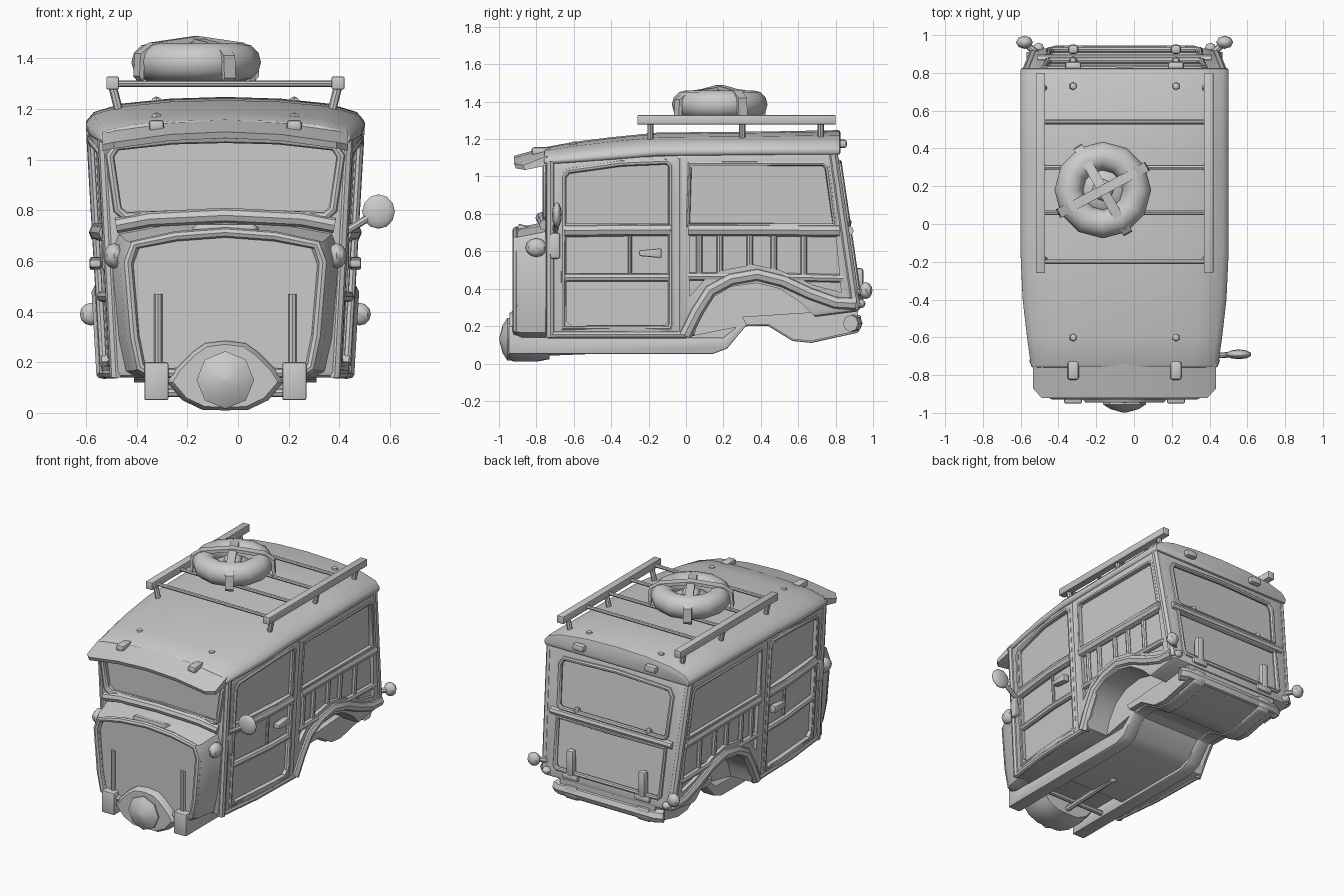
import bpy, bmesh, math
from mathutils import Vector

if "Cube" in bpy.data.objects:
    bpy.data.objects.remove(bpy.data.objects["Cube"])

SIDES = (-1, 1)

def hw(y, z):
    # body half width: wider at the top, narrower toward the nose
    f = 1 - 0.10 * (max(0, -0.25 - y) / 0.5) ** 1.3
    return (0.485 + 0.058 * (z - 0.14)) * f

def ry(z):
    # leaning tail plane
    return 0.975 - 0.147 * z

def finish(ob, bevel=0, smooth=True):
    bpy.ops.object.select_all(action='DESELECT')
    ob.select_set(True)
    bpy.context.view_layer.objects.active = ob
    if bevel:
        m = ob.modifiers.new("bevel", 'BEVEL')
        m.width, m.segments, m.limit_method = bevel, 2, 'ANGLE'
        m.angle_limit = math.radians(40)
        bpy.ops.object.modifier_apply(modifier="bevel")
    if smooth:
        bpy.ops.object.shade_smooth_by_angle(angle=math.radians(40))
    return ob

def loft(name, rings, bevel=0, smooth=True):
    bm = bmesh.new()
    vs = [[bm.verts.new(p) for p in r] for r in rings]
    n = len(vs[0])
    for a, b in zip(vs, vs[1:]):
        for i in range(n):
            bm.faces.new((a[i], a[(i + 1) % n], b[(i + 1) % n], b[i]))
    bm.faces.new(vs[0])
    bm.faces.new(vs[-1])
    bmesh.ops.recalc_face_normals(bm, faces=bm.faces)
    me = bpy.data.meshes.new(name)
    bm.to_mesh(me)
    bm.free()
    ob = bpy.data.objects.new(name, me)
    bpy.context.collection.objects.link(ob)
    return finish(ob, bevel, smooth)

def box(name, c, s, bevel=0.008):
    r = [[(c[0] + i * s[0] / 2, c[1] + j * s[1] / 2, c[2] + k * s[2] / 2)
          for i, j in ((-1, -1), (1, -1), (1, 1), (-1, 1))] for k in SIDES]
    return loft(name, r, bevel)

def tube(name, pts, r, cyclic=False, res=2):
    cu = bpy.data.curves.new(name, 'CURVE')
    cu.dimensions, cu.bevel_depth, cu.bevel_resolution, cu.use_fill_caps = '3D', r, res, True
    sp = cu.splines.new('POLY')
    sp.points.add(len(pts) - 1)
    for p, q in zip(sp.points, pts):
        p.co = (*q, 1)
    sp.use_cyclic_u = cyclic
    ob = bpy.data.objects.new(name, cu)
    bpy.context.collection.objects.link(ob)
    finish(ob, smooth=False)
    bpy.ops.object.convert(target='MESH')
    return finish(bpy.context.object)

def ball(name, c, s, seg=8, rings=6):
    bpy.ops.mesh.primitive_uv_sphere_add(segments=seg, ring_count=rings, location=c)
    ob = bpy.context.object
    ob.name, ob.scale = name, s
    return finish(ob)

def side(s, pts, off):
    return [(s * (hw(y, z) + off), y, z) for y, z in pts]

def sym(half):
    # complete a left/right symmetric outline from its right half
    return half + [(-x, z) for x, z in reversed(half) if x > 0]

# body shell, lofted from front to tail
st = ((-0.75, .14, 1.08), (-0.5, .14, 1.1), (-0.25, .14, 1.11), (0, .14, 1.12), (.3, .2, 1.13), (None, .28, 1.14))
rings = []
for y0, zb, zt in st:
    h = [(z, ry(z) if y0 is None else y0) for z in (zb, 0.7, zt)]
    rings.append([(hw(y, z), y, z) for z, y in h] + [(-hw(y, z), y, z) for z, y in reversed(h)])
body = loft("body", rings, 0.025)

# recess outlines
door_win = [(-.64, .75), (-.09, .75), (-.09, 1.05), (-.11, 1.07), (-.35, 1.06), (-.62, 1.02), (-.64, 1.0)]
door_low = [(-.64, .23), (-.61, .2), (-.12, .2), (-.09, .23), (-.09, .69), (-.64, .69)]
rear_win = [(.02, .75), (.785, .75), (.75, 1.04), (.73, 1.06), (.04, 1.06), (.02, 1.04)]
rear_low = [(.02, .36), (.1, .45), (.2, .5), (.36, .53), (.5, .5), (.68, .42), (.83, .38), (.8, .69), (.02, .69)]
arch = [(.03, .1), (.07, .24), (.14, .35), (.24, .41), (.38, .43), (.5, .4), (.62, .32), (.71, .23), (.73, .1)]
screen = sym([(0, .795), (.2, .79), (.385, .785), (.415, .81), (.445, 1.01), (.42, 1.045), (.2, 1.07), (0, 1.075)])
tail_win = sym([(0, .74), (.39, .74), (.41, .76), (.425, 1.02), (.40, 1.06), (0, 1.075)])
tail_low = sym([(0, .35), (.38, .35), (.40, .37), (.41, .68), (0, .68)])

cutters = []
for s in SIDES:
    for pts in (door_win, door_low, rear_win, rear_low):
        cutters.append(loft("cutter", [side(s, pts, -.025), side(s, pts, .1)]))
    cutters.append(loft("cutter", [[(s * .32, y, z) for y, z in arch], side(s, arch, .1)]))
cutters.append(loft("cutter", [[(x, y, z) for x, z in screen] for y in (-.72, -.9)]))
for pts in (tail_win, tail_low):
    cutters.append(loft("cutter", [[(x, ry(z) + d, z) for x, z in pts] for d in (-.025, .1)]))
for c in cutters:
    c.hide_render = True
    bpy.context.view_layer.objects.active = body
    m = body.modifiers.new("cut", 'BOOLEAN')
    m.operation, m.solver, m.object = 'DIFFERENCE', 'EXACT', c
    bpy.ops.object.modifier_apply(modifier="cut")
    bpy.data.objects.remove(c)
finish(body)

# timber framing on both sides
for s in SIDES:
    T = lambda name, pts, r, cyc=False, off=-.008: tube(name, side(s, pts, off), r, cyc)
    T("door_frame", [(-.655, .19), (-.09, .19), (-.08, .21), (-.08, 1.06), (-.1, 1.08), (-.35, 1.07), (-.63, 1.03), (-.655, 1.0)], .017, True)
    T("rear_window_frame", [(.01, .74), (.795, .74), (.755, 1.05), (.735, 1.07), (.02, 1.07)], .015, True)
    T("door_belt_rail", [(-.65, .71), (-.3, .715), (-.08, .715)], .034, off=-.014)
    T("rear_belt_rail", [(.01, .715), (.4, .715), (.82, .71)], .034, off=-.014)
    T("door_lower_rail", [(-.65, .46), (-.3, .46), (-.08, .46)], .022, off=-.016)
    T("rear_lower_rail", [(.01, .465), (.4, .465), (.84, .455)], .022, off=-.016)
    for y, zb in ((.07, .47), (.18, .48), (.34, .5), (.47, .48), (.63, .44)):
        T("slat", [(y, zb), (y, .70)], .017, off=-.019)
    T("door_mid_post", [(-.3, .47), (-.3, .70)], .01, off=-.024)
    T("centre_pillar", [(-.035, .15), (-.035, .6), (-.035, 1.1)], .016, off=-.012)
    T("front_pillar", [(-.725, .14), (-.725, .6), (-.725, 1.08)], .024)
    T("sill", [(-.74, .155), (-.4, .155), (0, .155)], .02)
    T("arch_trim", [(-.005, .15), (.06, .28), (.13, .39), (.24, .45), (.38, .475), (.52, .44), (.66, .375), (.8, .325), (.91, .32)], .036, off=-.012)
    T("tail_pillar", [(ry(z) - .025, z) for z in (.3, .7, 1.12)], .028, off=-.018)
    x = hw(-.18, .59) - .02
    loft("door_handle", [[(s * (x + dx), y, .59 + k) for dx, k in ((0, -w), (.045, -w), (.045, w), (0, w))]
                         for y, w in ((-.25, .015), (-.13, .026))], .008)
    box("door_hinge", (s * (hw(-.7, .63) - .005), -.70, .63), (.05, .055, .14), .014)
    ball("side_lamp", (s * .44, -.80, .62), (.04, .058, .05))
    ball("tail_lamp", (s * .53, .962, .39), (.045, .035, .045))
    tube("tail_lamp_stem", [(s * .46, .9, .375), (s * .53, .96, .39)], .018)
    ball("indicator", (s * .455, .93, .32), (.03, .03, .025))

# crowned roof
prof = [(1.0, 0), (1.012, .25), (.95, .55), (.75, .8), (.4, .95), (0, 1)]
rings = []
for y, ze, zt in ((-.76, 1.065, 1.155), (-.6, 1.075, 1.185), (-.4, 1.09, 1.21), (-.15, 1.11, 1.235), (.4, 1.115, 1.24), (.825, 1.115, 1.248)):
    h = [(f * (hw(y, 1.12) + .005), ze + t * (zt - ze)) for f, t in prof]
    rings.append([(x, y, z) for x, z in sym(h)])
loft("roof", rings, .012)

# sun visor
rings = []
for x in (-.485, -.44, -.22, 0, .22, .44, .485):
    d, e = .05 * (x / .485) ** 2, (.05 if abs(x) > .47 else 0)
    rings.append([(x, y, z - d) for y, z in ((-.74, 1.11), (-.91 + e, 1.085), (-.92 + e, 1.11), (-.74, 1.16))])
loft("sun_visor", rings)
tube("windscreen_frame", [(x * 1.025, -.75, .93 + (z - .93) * 1.06) for x, z in screen], .018, True)
tube("tail_window_frame", [(x, ry(z), z) for x, z in tail_win], .016, True)
tube("tail_gate_frame", [(x, ry(z), z) for x, z in tail_low], .016, True)
tube("tail_rail", [(-.46, ry(.71), .71), (.46, ry(.71), .71)], .026)

# nose with recessed front panel and rim
nose = sym([(0, .15), (.30, .15), (.345, .175), (.37, .3), (.395, .6), (.37, .67), (.2, .705), (0, .72)])
def scaled(k, y, up=0):
    return [(x * k, y, .42 + (z - .42) * min(k, 1.04) + (up if z > .5 else 0)) for x, z in nose]
loft("nose", [scaled(1.15, -.73, .03), scaled(1.10, -.80, .015), scaled(1.06, -.88), scaled(1.01, -.915), scaled(.945, -.92), scaled(.92, -.90)])
tube("nose_rim", scaled(.975, -.908), .02, True)
loft("cowl_vent", [[(x, y, z - .3 * (.9 + y)) for x, y in ((-.12, -.9), (.12, -.9), (.155, -.79), (-.155, -.79))] for z in (.70, .75)], .015)
tube("cowl", [(-.43, -.755, .74), (-.3, -.765, .765), (0, -.775, .78), (.3, -.765, .765), (.43, -.755, .74)], .03)

# chassis rails and floor pan
rail = [(-.95, .05), (.14, .05), (.22, .08), (.32, .2), (.44, .2), (.57, .12), (.67, .11), (.92, .165),
        (.94, .2), (.935, .26), (.7, .25), (.55, .23), (.42, .245), (.3, .22), (.2, .14), (-.75, .14), (-.8, .2), (-.95, .2)]
for s in SIDES:
    loft("chassis_rail", [[(s * x, y, z) for y, z in rail] for x in (.225, .32)], .008)
    tube("panel_rib", [(s * .265, -.9, .18), (s * .265, -.9, .47)], .016)
pan = [(-.45, .07), (.14, .07), (.22, .1), (.32, .21), (.44, .21), (.57, .13), (.67, .12), (.92, .175), (.92, .29), (.3, .25), (.1, .16), (-.45, .16)]
loft("floor_pan", [[(x, y, z) for y, z in pan] for x in (-.25, .25)])
loft("rear_valance", [[(x, y, z) for y, z in pan[3:10]] for x in (-.36, .36)])
tube("rear_bumper", [(-.40, .88, .215), (-.36, .90, .215), (.36, .90, .215), (.40, .88, .215)], .045)
tube("cross_shaft", [(-.3, -.66, .08), (.3, -.66, .08)], .018)
tube("drive_rod", [(0, -.78, .06), (0, -.28, .08)], .02)
ball("drive_rod_end", (0, -.27, .085), (.03, .03, .03))

# front drum and faceted hub
drum = sym([(0, .01), (.09, .012), (.17, .05), (.23, .12), (.2, .17), (.13, .24), (.08, .275), (0, .285)])
loft("front_drum", [[(x * k, y, .14 + (z - .14) * k) for x, z in drum] for y, k in ((-.73, .9), (-.80, 1), (-.92, 1), (-.945, .9))])
loft("front_hub", [[(math.cos(i * math.pi / 4) * r, y, .13 + math.sin(i * math.pi / 4) * r) for i in range(8)]
                   for y, r in ((-.88, .11), (-.955, .114), (-.98, .075), (-.998, .01))])

# paired fittings: bolts, visor hinges, tail hinges and guards
for s in SIDES:
    x = s * .272
    for y, z in ((-.6, 1.162), (.73, 1.225)):
        ball("roof_bolt", (x, y, z), (.025, .025, .025), 6, 4)
    box("visor_hinge", (x, -.775, 1.135), (.06, .10, .045), .014)
    box("tail_top_hinge", (x, .835, 1.175), (.085, .05, .045), .014)
    box("tail_guard", (x, .925, .42), (.055, .05, .18), .018)
    box("tail_low_hinge", (x, .92, .325), (.12, .05, .045), .014)
    ball("tail_knob", (x, .862, .755), (.022, .025, .022), 6, 4)

    # roof rack side
    box("rack_rail", (s * .445, .27, 1.303), (.05, 1.06, .05), .005)
    for y in (-.19, .3, .72):
        tube("rack_post", [(s * .445, y, 1.29), (s * .42, y, 1.19)], .017)
for y in (-.2, .06, .3, .54):
    tube("rack_bar", [(-.44, y, 1.3), (.44, y, 1.3)], .012)

# strapped spare wheel
cx, cy = -.115, .18
bpy.ops.mesh.primitive_torus_add(location=(cx, cy, 1.385), major_radius=.18, minor_radius=.076, major_segments=12, minor_segments=12)
bpy.context.object.name = "spare_tyre"
finish(bpy.context.object)
ball("spare_hub", (cx, cy, 1.36), (.125, .125, .05), 12)
ball("spare_cap", (cx, cy, 1.40), (.06, .06, .045))
for deg, lift in ((28, 0), (-60, -.008)):
    d = Vector((math.cos(math.radians(deg)), math.sin(math.radians(deg)), 0))
    n = Vector((-d.y, d.x, 0)) * .026
    rings = []
    for r, z in ((-.268, 1.33), (-.262, 1.42), (-.2, 1.462), (0, 1.488), (.2, 1.462), (.262, 1.42), (.268, 1.33)):
        c = Vector((cx, cy, 0)) + d * r
        q = Vector((cx, cy, 0)) + d * r * .93
        lo, hi = Vector((0, 0, z + lift - .02)), Vector((0, 0, z + lift))
        rings.append([c + n + hi, c - n + hi, q - n + lo, q + n + lo])
    loft("spare_strap", rings, smooth=False)

# wing mirror on one side
ball("wing_mirror", (.605, -.69, .795), (.068, .026, .068), 10, 6)
tube("mirror_arm", [(.45, -.70, .70), (.58, -.69, .78)], .015)

# shift so the mirror is included in the centring
for ob in bpy.context.scene.objects:
    ob.location.x -= .05
